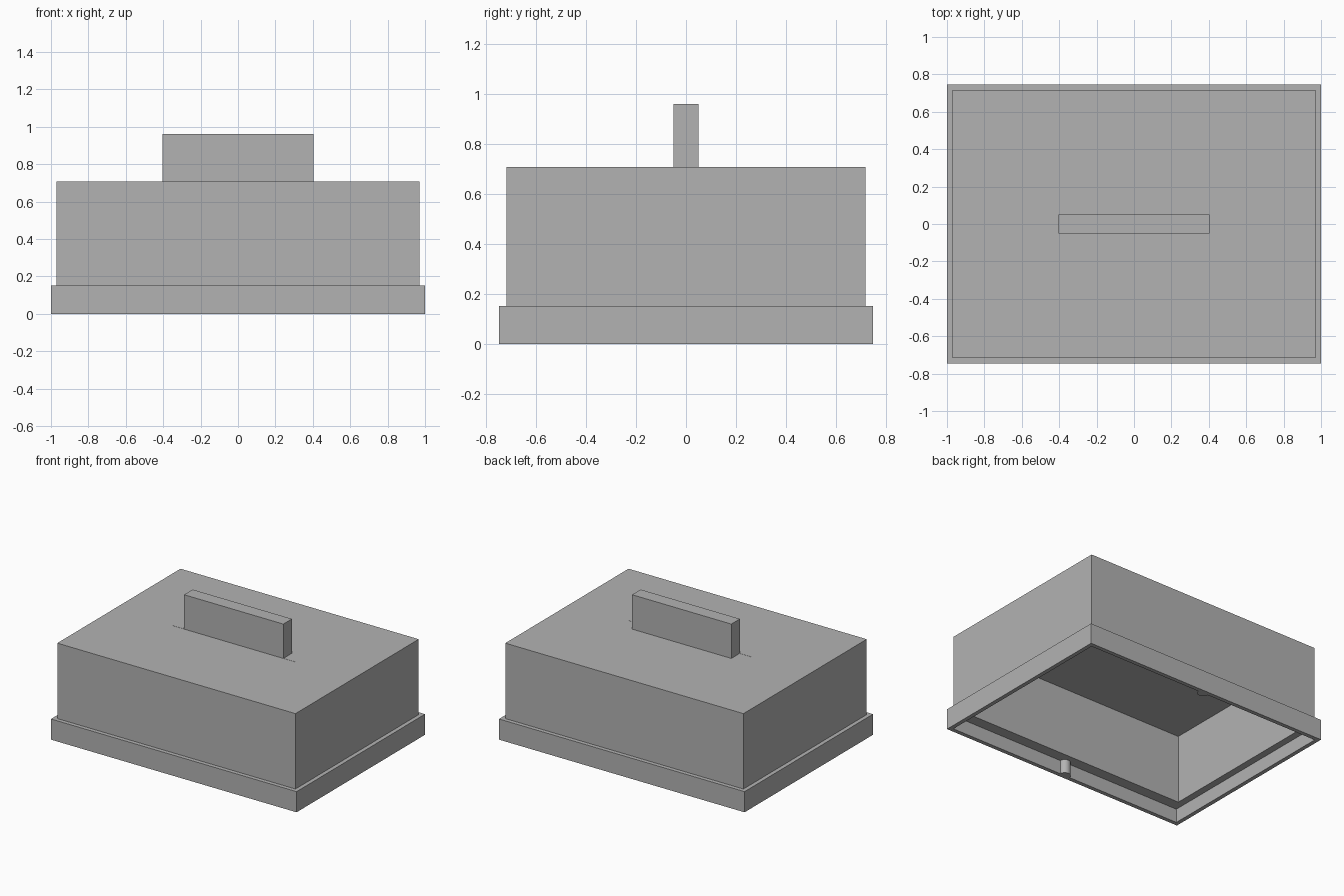
import bpy, bmesh, math

cube = bpy.data.objects.get("Cube")
if cube:
    bpy.data.objects.remove(cube, do_unlink=True)

grey = bpy.data.materials.new("plain grey")
grey.use_nodes = True
colour = (0.45, 0.45, 0.45, 1)
grey.diffuse_color = colour
grey.node_tree.nodes["Principled BSDF"].inputs["Base Color"].default_value = colour


def finish(name, bm):
    bmesh.ops.recalc_face_normals(bm, faces=bm.faces)
    mesh = bpy.data.meshes.new(name)
    bm.to_mesh(mesh)
    bm.free()
    mesh.materials.append(grey)
    obj = bpy.data.objects.new(name, mesh)
    bpy.context.collection.objects.link(obj)
    return obj


def stacked_loops(name, loops):
    """Join a chain of vertex loops with quads and cap both ends."""
    bm = bmesh.new()
    rings = [[bm.verts.new(p) for p in loop] for loop in loops]
    for a, b in zip(rings, rings[1:]):
        for i in range(len(a)):
            j = (i + 1) % len(a)
            bm.faces.new((a[i], a[j], b[j], b[i]))
    bm.faces.new(rings[0])
    bm.faces.new(rings[-1])
    return finish(name, bm)


def rect(hx, hy, z):
    return [(-hx, -hy, z), (hx, -hy, z), (hx, hy, z), (-hx, hy, z)]


def box(name, hx, hy, z0, z1, y=0):
    obj = stacked_loops(name, [rect(hx, hy, z0), rect(hx, hy, z1)])
    obj.location.y = y


# Hollow cover: outer skin, flared rim, inner ledge, cavity
RIM, BODY, CAVITY = (1, 0.747), (0.97, 0.717), (0.919, 0.636)
stacked_loops("cover_shell", [
    rect(*BODY, 0.707), rect(*BODY, 0.152),
    rect(*RIM, 0.152), rect(*RIM, 0),
    rect(*BODY, 0), rect(*BODY, 0.101),
    rect(*CAVITY, 0.101), rect(*CAVITY, 0.606),
])

# Upright handle and the fine seam along its front foot
box("handle", 0.404, 0.05, 0.70, 0.96)
box("handle_seam", 0.505, 0.002, 0.70, 0.708, y=-0.048)

# Half-round catches on the inside of the rim
for name, side in (("front_catch", -1), ("back_catch", 1)):
    arc = [math.pi * i / 16 for i in range(17)]
    loops = [[(0.04 * math.cos(a), side * (0.718 - 0.04 * math.sin(a)), z)
              for a in arc] for z in (0, 0.101)]
    catch = stacked_loops(name, loops)
    bpy.ops.object.select_all(action='DESELECT')
    catch.select_set(True)
    bpy.context.view_layer.objects.active = catch
    bpy.ops.object.shade_smooth_by_angle(angle=math.radians(30))
